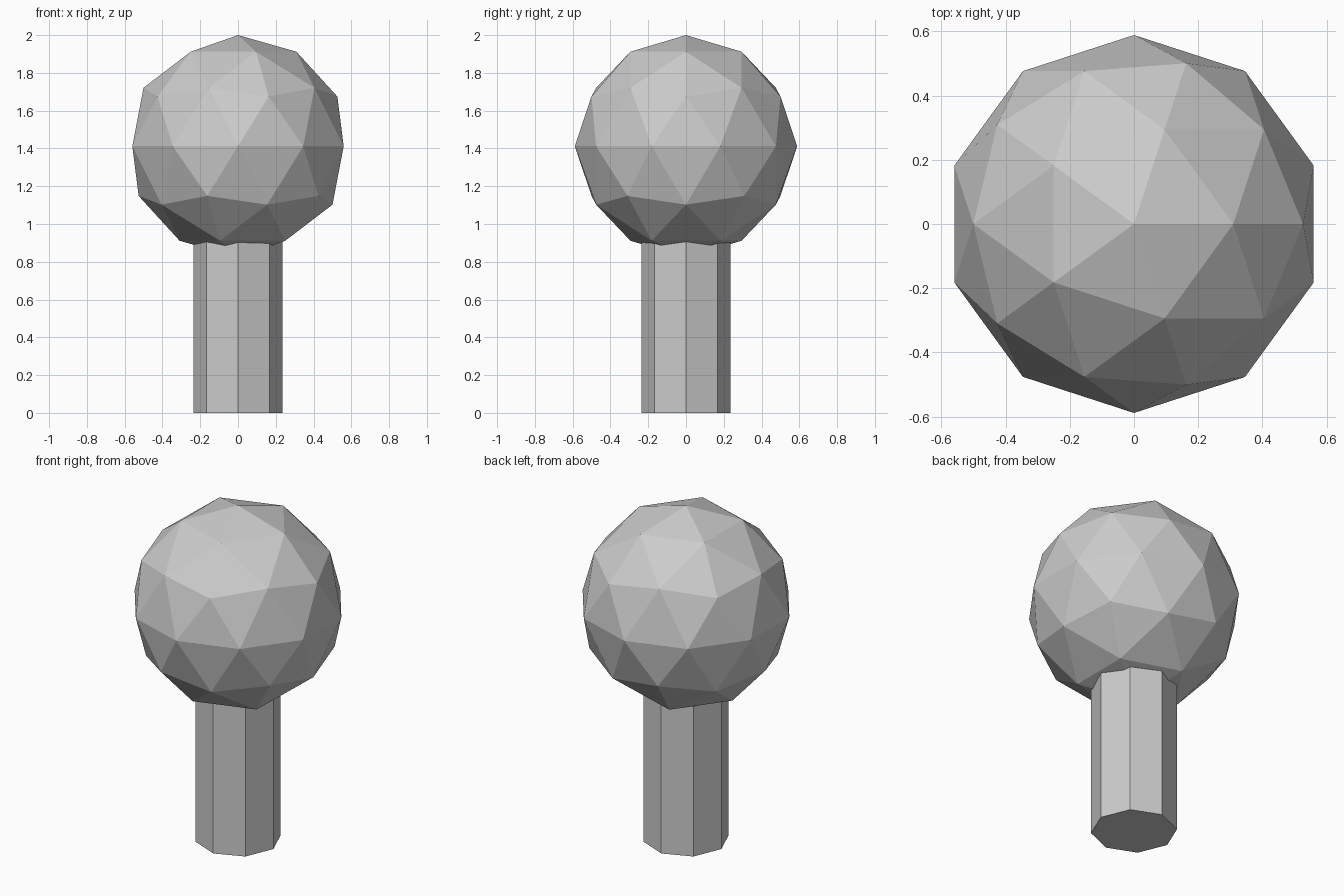
import bpy

if "Cube" in bpy.data.objects:
    bpy.data.objects.remove(bpy.data.objects["Cube"])

UNIT = 2.0 / 3.4  # crown radius; total height is 3.4 of these

# Trunk: eight-sided post, its top buried inside the crown
trunk_height = 2.0 * UNIT
bpy.ops.mesh.primitive_cylinder_add(
    vertices=8, radius=0.4 * UNIT, depth=trunk_height,
    location=(0, 0, trunk_height / 2))
bpy.context.object.name = "trunk"

# Crown: faceted ball
bpy.ops.mesh.primitive_ico_sphere_add(
    subdivisions=2, radius=UNIT, location=(0, 0, 2.4 * UNIT))
bpy.context.object.name = "crown"
